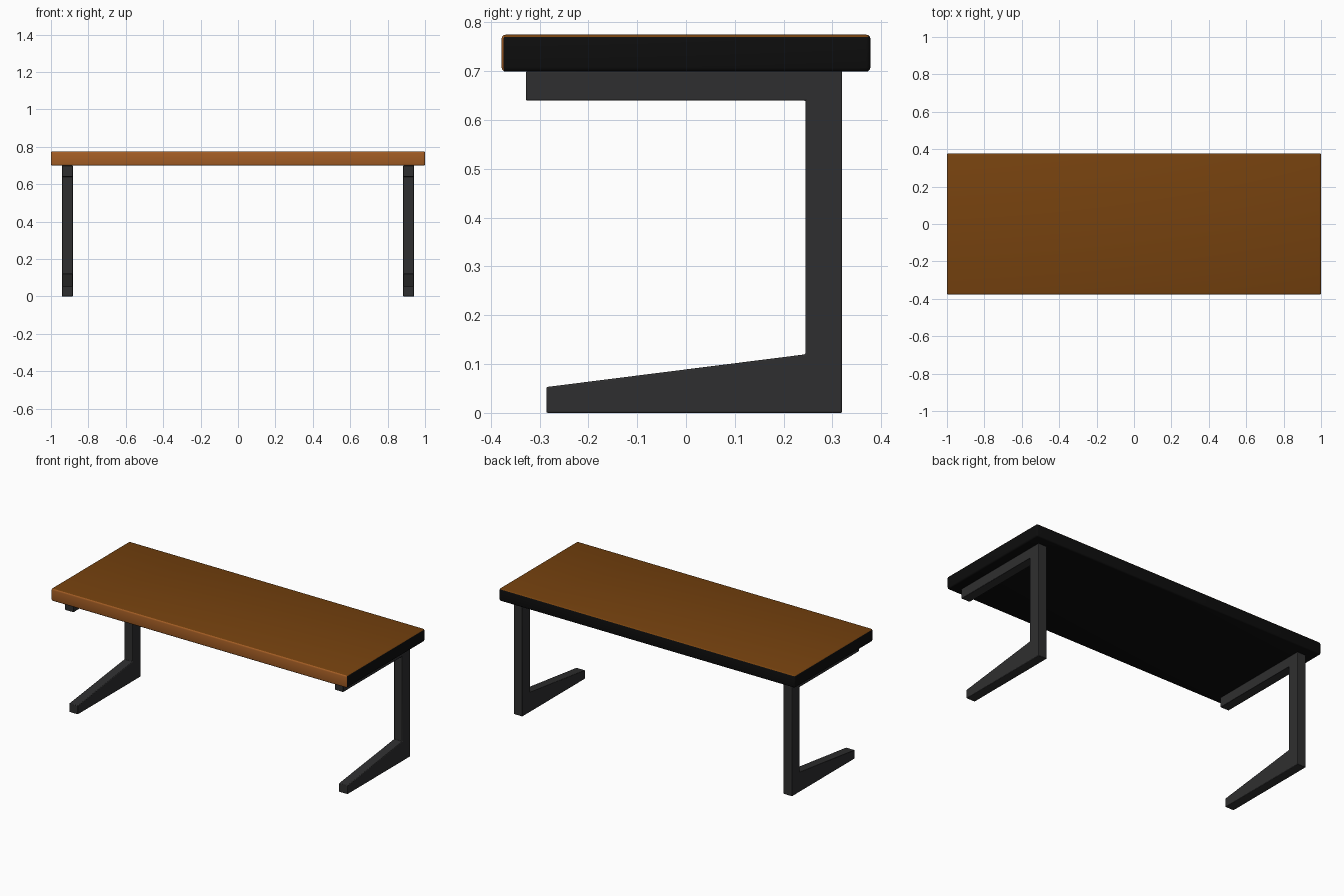
import bpy, bmesh
from mathutils import Matrix

if "Cube" in bpy.data.objects:
    bpy.data.objects.remove(bpy.data.objects["Cube"])


def material(name, r, g, b):
    m = bpy.data.materials.new(name)
    m.diffuse_color = (r, g, b, 1)
    m.use_nodes = True
    m.node_tree.nodes["Principled BSDF"].inputs["Base Color"].default_value = m.diffuse_color
    return m


top_wood = material("top_wood", 0.181, 0.054, 0.0045)
front_wood = material("front_wood", 0.37, 0.11, 0.018)
black_edge = material("black_edge", 0.004, 0.004, 0.004)
leg_grey = material("leg_grey", 0.028, 0.028, 0.029)


def make_object(name, bm, mats):
    bmesh.ops.recalc_face_normals(bm, faces=bm.faces)
    mesh = bpy.data.meshes.new(name)
    bm.to_mesh(mesh)
    bm.free()
    ob = bpy.data.objects.new(name, mesh)
    bpy.context.collection.objects.link(ob)
    for m in mats:
        mesh.materials.append(m)
    return ob


def shade(ob):
    bpy.ops.object.select_all(action='DESELECT')
    ob.select_set(True)
    bpy.context.view_layer.objects.active = ob
    bpy.ops.object.shade_smooth_by_angle(angle=0.6)


# Tabletop: rounded slab, wooden on top and front, black elsewhere
bm = bmesh.new()
bmesh.ops.create_cube(bm, size=1, matrix=Matrix.Translation((0, 0, 0.737))
                      @ Matrix.Diagonal((2.0, 0.756, 0.076, 1)))
bmesh.ops.bevel(bm, geom=bm.edges[:], offset=0.009, segments=3,
                profile=0.5, affect='EDGES')
bm.normal_update()
for f in bm.faces:
    n = f.normal
    if n.y < -0.4:
        f.material_index = 1
    elif n.z > 0.6:
        f.material_index = 0
    else:
        f.material_index = 2
tabletop = make_object("tabletop", bm, [top_wood, front_wood, black_edge])
shade(tabletop)

# Legs: C-shaped side profile with tapered foot, extruded and mirrored
profile = [(0.32, 0), (0.32, 0.70), (-0.328, 0.70), (-0.328, 0.64),
           (0.245, 0.64), (0.245, 0.12), (-0.286, 0.053), (-0.286, 0)]
bm = bmesh.new()
face = bm.faces.new([bm.verts.new((0.883, y, z)) for y, z in profile])
ext = bmesh.ops.extrude_face_region(bm, geom=[face])
bmesh.ops.translate(bm, vec=(0.058, 0, 0),
                    verts=[v for v in ext["geom"] if isinstance(v, bmesh.types.BMVert)])
legs = make_object("legs", bm, [leg_grey])
bev = legs.modifiers.new("soft_edges", 'BEVEL')
bev.width = 0.003
bev.segments = 2
mir = legs.modifiers.new("mirror", 'MIRROR')
mir.use_axis = (True, False, False)
shade(legs)
